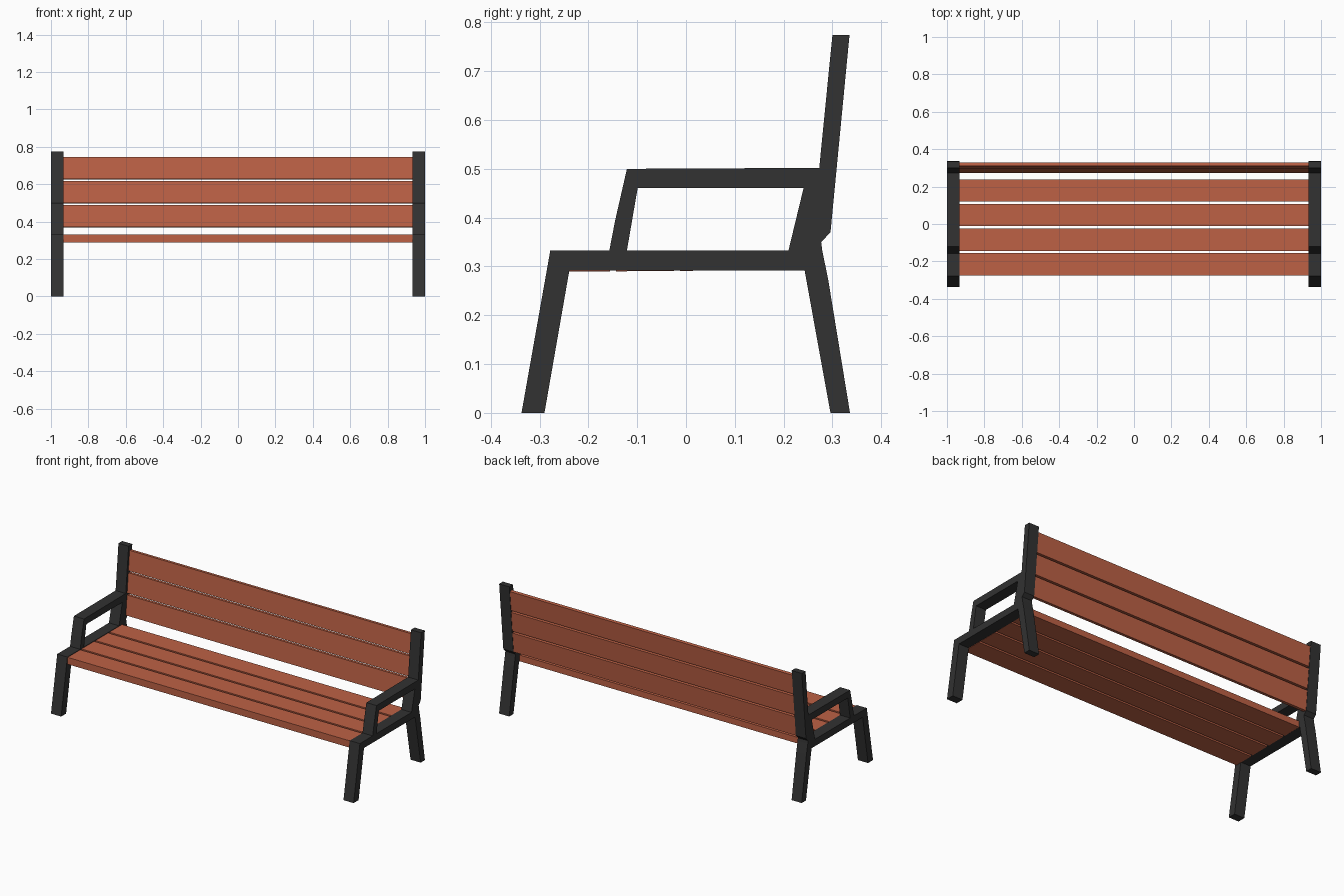
import bpy, bmesh, math

if "Cube" in bpy.data.objects:
    bpy.data.objects.remove(bpy.data.objects["Cube"])


def material(name, rgb):
    m = bpy.data.materials.new(name)
    m.diffuse_color = (*rgb, 1)
    m.use_nodes = True
    m.node_tree.nodes["Principled BSDF"].inputs["Base Color"].default_value = m.diffuse_color
    return m


WOOD = material("red_wood", (0.51, 0.12, 0.06))
IRON = material("dark_metal", (0.032, 0.032, 0.032))


def extrude_profile(name, pts, x0, x1, mat, mirror=False):
    """Extrude a closed (y, z) outline along x."""
    bm = bmesh.new()
    face = bm.faces.new([bm.verts.new((x0, y, z)) for y, z in pts])
    ext = bmesh.ops.extrude_face_region(bm, geom=[face])
    moved = [v for v in ext["geom"] if isinstance(v, bmesh.types.BMVert)]
    bmesh.ops.translate(bm, verts=moved, vec=(x1 - x0, 0, 0))
    bmesh.ops.recalc_face_normals(bm, faces=bm.faces[:])
    me = bpy.data.meshes.new(name)
    bm.to_mesh(me)
    bm.free()
    me.materials.append(mat)
    ob = bpy.data.objects.new(name, me)
    bpy.context.collection.objects.link(ob)
    if mirror:
        ob.modifiers.new("mirror", 'MIRROR')
    return ob


INNER, OUTER = 0.933, 1.0

# Legs and seat rail, both ends
extrude_profile("leg_frame", [
    (-0.337, 0), (-0.290, 0), (-0.239, 0.292), (0.243, 0.292), (0.296, 0),
    (0.336, 0), (0.291, 0.275), (0.279, 0.333), (-0.278, 0.333)],
    INNER, OUTER, IRON, mirror=True)

# Armrest loop and leaning back post, both ends
extrude_profile("armrest_and_back_post", [
    (0.210, 0.333), (0.241, 0.461), (-0.099, 0.461), (-0.121, 0.333),
    (-0.157, 0.333), (-0.145, 0.395), (-0.121, 0.500), (0.273, 0.502),
    (0.300, 0.774), (0.335, 0.774), (0.296, 0.370), (0.277, 0.350),
    (0.279, 0.333)],
    INNER, OUTER, IRON, mirror=True)

# Seat slats
for i in range(4):
    y, z = -0.275 + i * 0.1315, 0.289 + i * 0.001
    extrude_profile(f"seat_slat_{i + 1}", [
        (y, z), (y + 0.119, z + 0.001), (y + 0.119, 0.330), (y, 0.330)],
        -INNER, INNER, WOOD)

# Backrest slats, leaning with the posts
lean = math.atan(0.095)
uy, uz = math.sin(lean), math.cos(lean)
for i in range(3):
    z = 0.371 + i * 0.1285
    y = 0.274 + (z - 0.371) * 0.095
    h, t = 0.118, 0.02
    extrude_profile(f"back_slat_{i + 1}", [
        (y, z), (y + t * uz, z - t * uy),
        (y + t * uz + h * uy, z - t * uy + h * uz), (y + h * uy, z + h * uz)],
        -INNER, INNER, WOOD)
